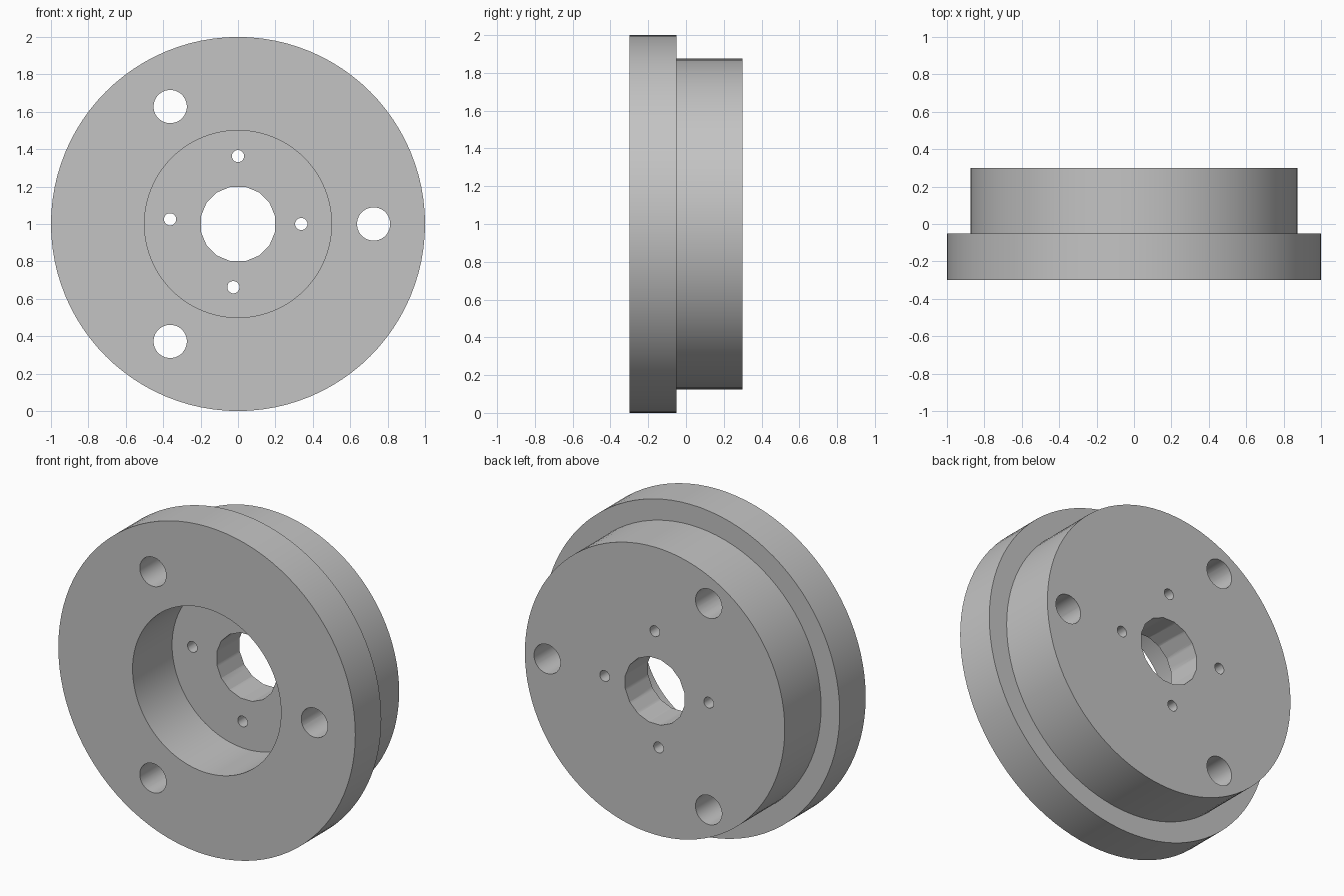
import bpy, bmesh, math
from mathutils import Matrix, Vector

cube = bpy.data.objects.get("Cube")
if cube:
    bpy.data.objects.remove(cube, do_unlink=True)

CENTRE = Vector((0, 0, 1))

# Single plain grey
grey = bpy.data.materials.new("plain grey")
grey.use_nodes = True
colour = (0.55, 0.55, 0.55, 1)
grey.diffuse_color = colour
grey.node_tree.nodes["Principled BSDF"].inputs["Base Color"].default_value = colour


def make_object(name, bm):
    mesh = bpy.data.meshes.new(name)
    bmesh.ops.recalc_face_normals(bm, faces=bm.faces[:])
    bm.to_mesh(mesh)
    bm.free()
    mesh.materials.append(grey)
    obj = bpy.data.objects.new(name, mesh)
    bpy.context.collection.objects.link(obj)
    return obj


def add_drill(bm, x, z, radius, sides):
    # Cylinder along y, turned so that a flat side faces up
    place = (Matrix.Translation(CENTRE + Vector((x, 0, z)))
             @ Matrix.Rotation(math.pi / 2, 4, "X")
             @ Matrix.Rotation(math.pi / sides, 4, "Z"))
    bmesh.ops.create_cone(bm, cap_ends=True, segments=sides, radius1=radius,
                          radius2=radius, depth=1, matrix=place)


# Stepped hub: recess floor, recess wall, flange, step, rear boss (radius, y)
profile = [(0, 0.08), (0.5, 0.08), (0.5, -0.3), (1, -0.3),
           (1, -0.05), (0.875, -0.05), (0.875, 0.3), (0, 0.3)]
bm = bmesh.new()
verts = [bm.verts.new((r, y, 1)) for r, y in profile]
edges = [bm.edges.new(pair) for pair in zip(verts, verts[1:])]
bmesh.ops.spin(bm, geom=verts + edges, cent=CENTRE, axis=(0, 1, 0),
               angle=math.tau, steps=96, use_merge=False)
bmesh.ops.remove_doubles(bm, verts=bm.verts[:], dist=0.0001)
hub = make_object("flanged_hub", bm)

# Drills for the centre bore, three bolt holes and four small holes
bm = bmesh.new()
add_drill(bm, 0, 0, 0.203, 16)
for i in range(3):
    a = math.tau * i / 3
    add_drill(bm, 0.725 * math.cos(a), 0.725 * math.sin(a), 0.089, 32)
for x, z in [(0, 0.363), (-0.363, 0.025), (-0.025, -0.338), (0.338, 0)]:
    add_drill(bm, x, z, 0.033, 16)
drills = make_object("hole_cutter", bm)
drills.hide_render = True

# Cut the holes and drop the cutter
cut = hub.modifiers.new("holes", "BOOLEAN")
cut.operation = "DIFFERENCE"
cut.solver = "EXACT"
cut.object = drills
bpy.ops.object.select_all(action="DESELECT")
bpy.context.view_layer.objects.active = hub
hub.select_set(True)
bpy.ops.object.modifier_apply(modifier=cut.name)
bpy.data.objects.remove(drills, do_unlink=True)
bpy.ops.object.shade_smooth_by_angle(angle=math.radians(35))
